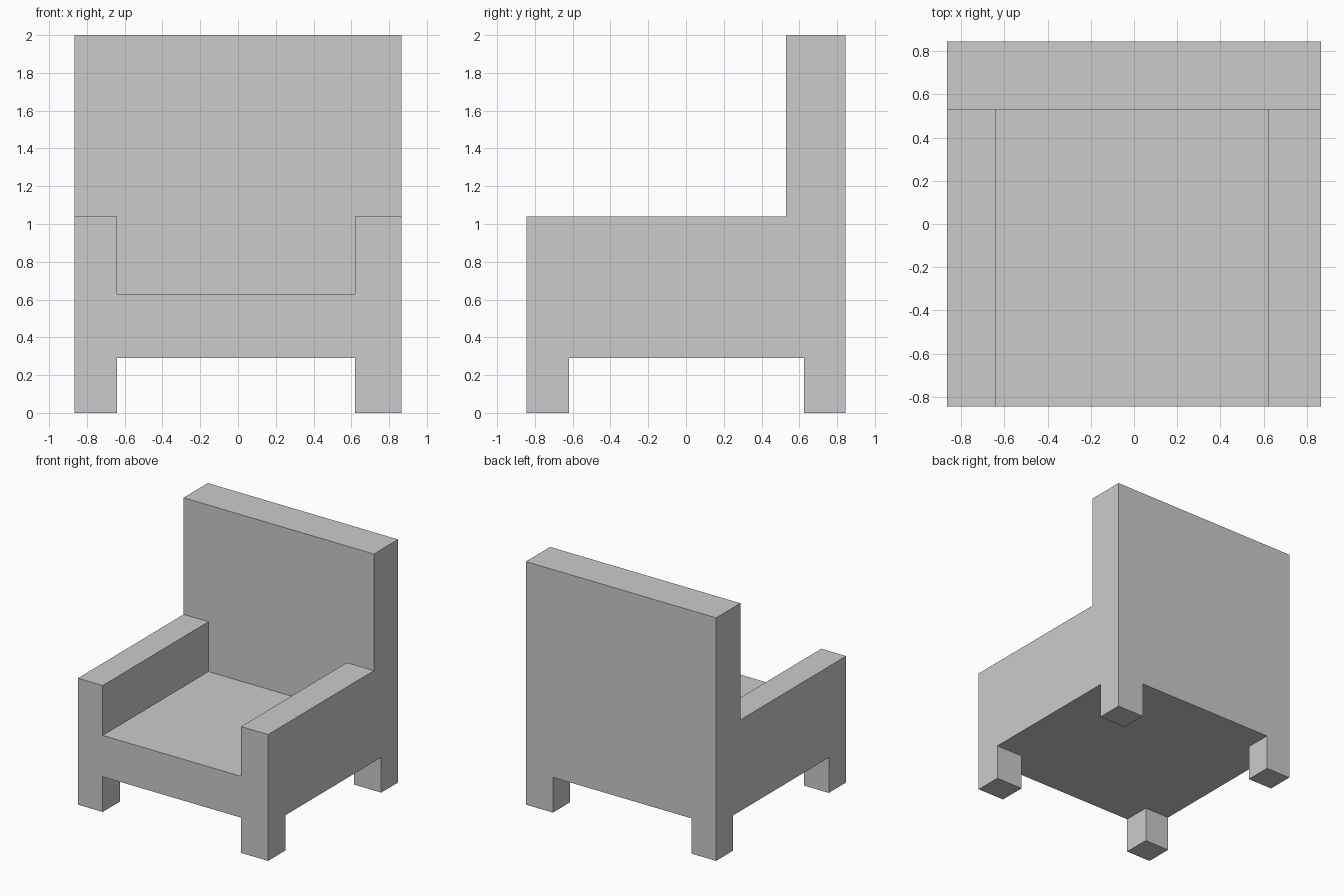
import bpy, bmesh

if "Cube" in bpy.data.objects:
    bpy.data.objects.remove(bpy.data.objects["Cube"])

W, D = 0.866, 0.845          # half width and half depth
IN_L, IN_R = -0.64, 0.62     # inner sides of the arms and legs
LEG_TOP, SEAT, ARM, TOP = 0.29, 0.63, 1.04, 2.0
BACK = 0.53                  # front face of the backrest


def grey(name, v):
    mat = bpy.data.materials.new(name)
    mat.diffuse_color = (v, v, v, 1)
    mat.use_nodes = True
    mat.node_tree.nodes["Principled BSDF"].inputs["Base Color"].default_value = mat.diffuse_color
    return mat


def prism(name, profile, x0, x1, mat=None):
    """Extrude a (y, z) profile along x."""
    bm = bmesh.new()
    face = bm.faces.new([bm.verts.new((x0, y, z)) for y, z in profile])
    new = bmesh.ops.extrude_face_region(bm, geom=[face])["geom"]
    verts = [g for g in new if isinstance(g, bmesh.types.BMVert)]
    bmesh.ops.translate(bm, verts=verts, vec=(x1 - x0, 0, 0))
    bmesh.ops.recalc_face_normals(bm, faces=bm.faces)
    me = bpy.data.meshes.new(name)
    bm.to_mesh(me)
    bm.free()
    ob = bpy.data.objects.new(name, me)
    bpy.context.collection.objects.link(ob)
    if mat:
        me.materials.append(mat)
    return ob


def box(name, x, y, z, mat=None):
    return prism(name, [(y[0], z[0]), (y[1], z[0]), (y[1], z[1]), (y[0], z[1])],
                 x[0], x[1], mat)


# Upholstered body: L-shaped side profile across the full width
body = prism("chair_body",
             [(-D, LEG_TOP), (D, LEG_TOP), (D, TOP), (BACK, TOP),
              (BACK, ARM), (-D, ARM)], -W, W, grey("upholstery", 0.58))

# Seat well cut between the arms
cutter = box("seat_cutter", (IN_L, IN_R), (-D - 0.2, BACK), (SEAT, ARM + 0.2))
cutter.hide_render = True
cutter.hide_set(True)
cut = body.modifiers.new("seat_well", "BOOLEAN")
cut.operation = "DIFFERENCE"
cut.solver = "EXACT"
cut.object = cutter

# Four corner legs
leg_mat = grey("leg_grey", 0.8)
for end, y in (("front", (-D, -0.62)), ("back", (0.625, D))):
    for side, x in (("left", (-W, IN_L)), ("right", (IN_R, W))):
        box(f"{end}_{side}_leg", x, y, (0, LEG_TOP), leg_mat)
